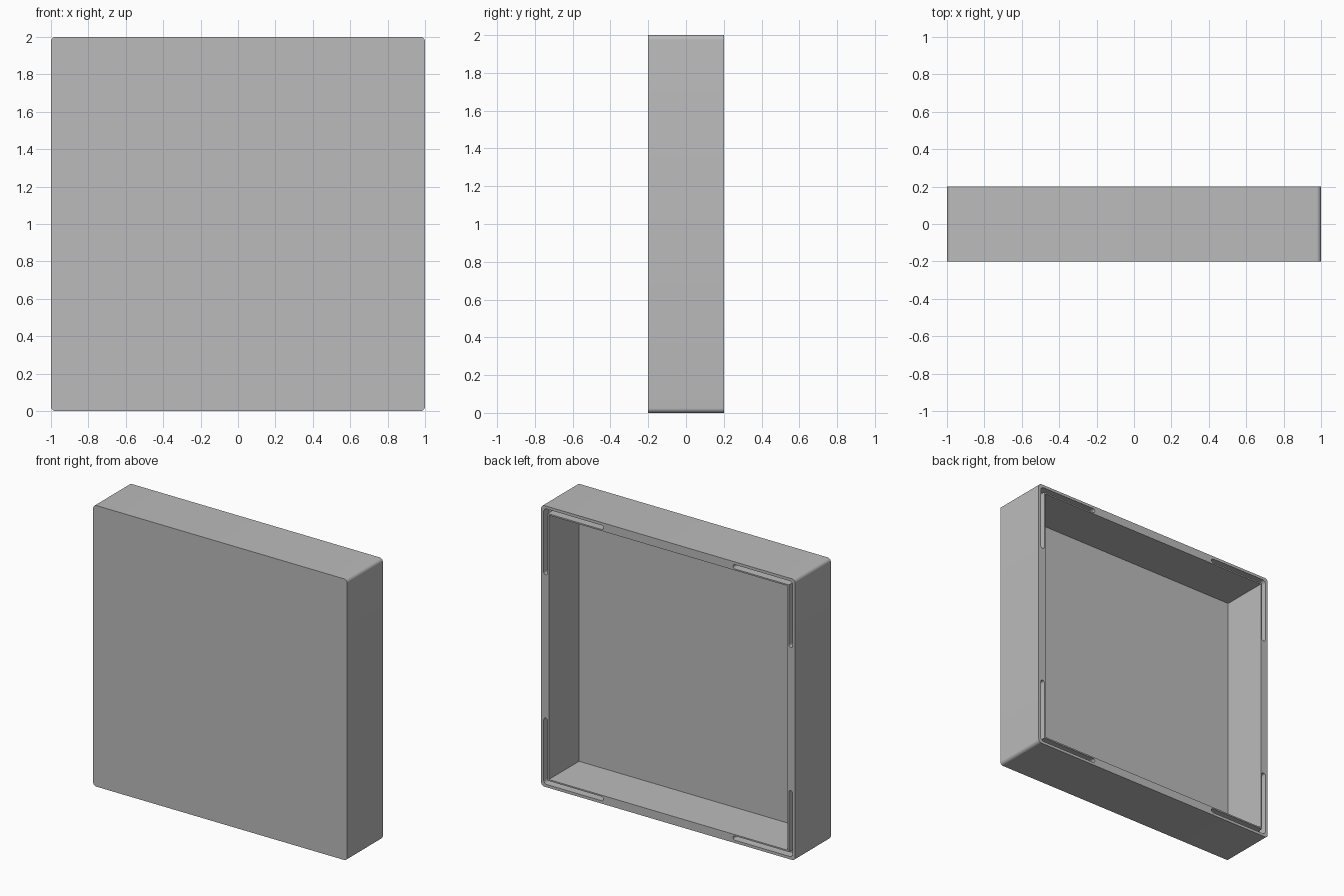
import bpy, bmesh, math

old = bpy.data.objects.get("Cube")
if old:
    bpy.data.objects.remove(old, do_unlink=True)

HALF, DEPTH, WALL = 1.0, 0.4, 0.06
CORNER = 0.025
SLOT_OUT, SLOT_IN, SLOT_LEN, SLOT_DEPTH = 0.02, 0.05, 0.49, 0.06
BACK = DEPTH / 2

grey = bpy.data.materials.new("plain grey")
grey.use_nodes = True
colour = (0.5, 0.5, 0.5, 1)
grey.diffuse_color = colour
grey.node_tree.nodes["Principled BSDF"].inputs["Base Color"].default_value = colour


def arc(cx, cz, r, start, end, steps=8):
    angles = [math.radians(start + (end - start) * i / steps) for i in range(steps + 1)]
    return [(cx + r * math.cos(a), cz + r * math.sin(a)) for a in angles]


def prism(name, outline, y0, y1):
    """Extrude an x-z outline from y0 to y1."""
    bm = bmesh.new()
    face = bm.faces.new([bm.verts.new((x, y0, z)) for x, z in outline])
    grown = bmesh.ops.extrude_face_region(bm, geom=[face])["geom"]
    verts = [v for v in grown if isinstance(v, bmesh.types.BMVert)]
    bmesh.ops.translate(bm, verts=verts, vec=(0, y1 - y0, 0))
    bmesh.ops.recalc_face_normals(bm, faces=bm.faces)
    mesh = bpy.data.meshes.new(name)
    bm.to_mesh(mesh)
    bm.free()
    mesh.materials.append(grey)
    obj = bpy.data.objects.new(name, mesh)
    bpy.context.collection.objects.link(obj)
    return obj


def cut(target, cutter):
    bpy.context.view_layer.objects.active = target
    mod = target.modifiers.new("cut", "BOOLEAN")
    mod.operation, mod.solver, mod.object = "DIFFERENCE", "EXACT", cutter
    bpy.ops.object.modifier_apply(modifier=mod.name)
    bpy.data.objects.remove(cutter, do_unlink=True)


# Body with softly rounded vertical and horizontal corners
c = HALF - CORNER
outline = []
for i, (sx, sz) in enumerate([(1, 1), (-1, 1), (-1, -1), (1, -1)]):
    outline += arc(sx * c, HALF + sz * c, CORNER, i * 90, i * 90 + 90)
tray = prism("open_back_tray", outline, -BACK, BACK)

# Hollow open to the back
w = HALF - WALL
hollow = [(-w, HALF - w), (w, HALF - w), (w, HALF + w), (-w, HALF + w)]
cut(tray, prism("hollow_cutter", hollow, -BACK + WALL, BACK + 0.1))

# L-shaped slots with round ends in the rim, one at each corner
r = (SLOT_IN - SLOT_OUT) / 2
mid = SLOT_OUT + r
end = SLOT_LEN - r
bend = SLOT_OUT + CORNER
slot = (arc(bend, bend, CORNER, 180, 270) + arc(end, mid, r, -90, 90)
        + [(SLOT_IN, SLOT_IN)] + arc(mid, end, r, 0, 180))
for sx in (-1, 1):
    for sz in (-1, 1):
        shape = [(sx * (HALF - u), HALF + sz * (HALF - v)) for u, v in slot]
        cut(tray, prism("slot_cutter", shape, BACK - SLOT_DEPTH, BACK + 0.1))

# Smooth the rounded corners, keep the edges crisp
bpy.ops.object.select_all(action="DESELECT")
tray.select_set(True)
bpy.context.view_layer.objects.active = tray
bpy.ops.object.shade_smooth_by_angle(angle=math.radians(30))
